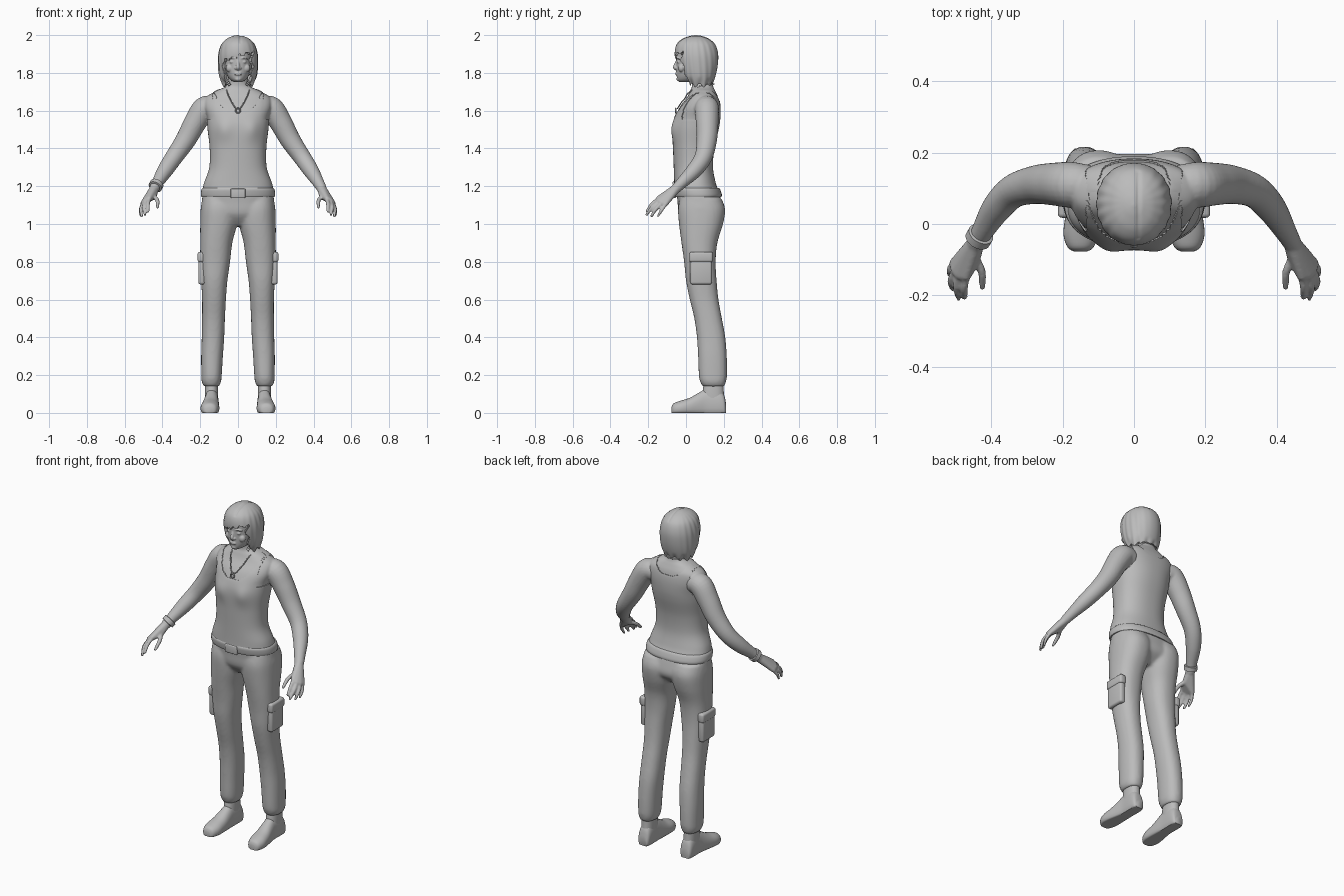
import bpy, bmesh, math
from mathutils import Vector, Matrix

if "Cube" in bpy.data.objects:
    bpy.data.objects.remove(bpy.data.objects["Cube"])

grey = bpy.data.materials.new("plain grey")
grey.diffuse_color = (0.5, 0.5, 0.5, 1)
grey.use_nodes = True
grey.node_tree.nodes["Principled BSDF"].inputs["Base Color"].default_value = grey.diffuse_color
X, Y, Z = Vector((1, 0, 0)), Vector((0, 1, 0)), Vector((0, 0, 1))


def smooth_keys(keys, steps):
    """Catmull-Rom interpolation through tuples of numbers."""
    out = []
    for i in range(len(keys) - 1):
        a, b, c, d = (keys[min(max(i + k, 0), len(keys) - 1)] for k in (-1, 0, 1, 2))
        for s in range(steps):
            t = s / steps
            out.append([0.5 * (2*q + (r-p)*t + (2*p-5*q+4*r-w)*t*t + (3*q-p-3*r+w)*t**3)
                        for p, q, r, w in zip(a, b, c, d)])
    return out + [list(keys[-1])]


def ring(c, u, v, ru, rv, n=40, p=2.0):
    pts = []
    for i in range(n):
        a = 2 * math.pi * i / n
        ca, sa = math.cos(a), math.sin(a)
        pts.append(c + u * ru * math.copysign(abs(ca) ** (2/p), ca)
                   + v * rv * math.copysign(abs(sa) ** (2/p), sa))
    return pts


def loft(bm, rings, caps=True):
    rows = [[bm.verts.new(p) for p in r] for r in rings]
    n = len(rows[0])
    for a, b in zip(rows, rows[1:]):
        for i in range(n):
            bm.faces.new((a[i], a[(i+1) % n], b[(i+1) % n], b[i]))
    if caps:
        bm.faces.new(rows[0])
        bm.faces.new(rows[-1])


def levels(keys, steps=5, n=48, p=2.3, grow=0.0):
    """Horizontal rings from (z, x0, x1, y0, y1)."""
    return [ring(Vector(((x0+x1)/2, (y0+y1)/2, z)), X, Y, (x1-x0)/2+grow, (y1-y0)/2+grow, n, p)
            for z, x0, x1, y0, y1 in smooth_keys(keys, steps)]


def tube(bm, keys, steps=5, n=20):
    """Round tube through (x, y, z, radius)."""
    pts = smooth_keys(keys, steps)
    rings = []
    for i, k in enumerate(pts):
        t = (Vector(pts[min(i+1, len(pts)-1)][:3]) - Vector(pts[max(i-1, 0)][:3])).normalized()
        u = t.cross(Y if abs(t.y) < 0.9 else X).normalized()
        rings.append(ring(Vector(k[:3]), u, t.cross(u), k[3], k[3], n))
    loft(bm, rings)


def ball(bm, c, r, scale=(1, 1, 1)):
    m = Matrix.Translation(c) @ Matrix.Diagonal((*scale, 1))
    return bmesh.ops.create_uvsphere(bm, u_segments=16, v_segments=10, radius=r, matrix=m)["verts"]


def hull(bm, balls):
    tmp = bmesh.new()
    for c, r in balls:
        ball(tmp, c, r)
    res = bmesh.ops.convex_hull(tmp, input=tmp.verts[:])
    bmesh.ops.delete(tmp, geom=list({v for v in res["geom_interior"] + res["geom_unused"]
                                    if isinstance(v, bmesh.types.BMVert)}), context="VERTS")
    me = bpy.data.meshes.new("palm_part")
    tmp.to_mesh(me)
    tmp.free()
    bm.from_mesh(me)
    bpy.data.meshes.remove(me)


def make(name, bm, remesh=0, smooth=0, solid=0, bevel=0, mirror=False, angle=60):
    bmesh.ops.recalc_face_normals(bm, faces=bm.faces[:])
    me = bpy.data.meshes.new(name)
    bm.to_mesh(me)
    bm.free()
    ob = bpy.data.objects.new(name, me)
    bpy.context.collection.objects.link(ob)
    me.materials.append(grey)
    bpy.ops.object.select_all(action="DESELECT")
    bpy.context.view_layer.objects.active = ob
    ob.select_set(True)
    if mirror:
        ob.modifiers.new("mirror", "MIRROR").use_mirror_merge = False
    if solid:
        m = ob.modifiers.new("thickness", "SOLIDIFY")
        m.thickness, m.offset = solid, -1
    if bevel:
        m = ob.modifiers.new("bevel", "BEVEL")
        m.width, m.segments = bevel, 3
    if remesh:
        m = ob.modifiers.new("merge", "REMESH")
        m.mode, m.voxel_size, m.use_smooth_shade = "VOXEL", remesh, True
    if smooth:
        m = ob.modifiers.new("soften", "SMOOTH")
        m.factor, m.iterations = 0.5, smooth
    for mod in [m.name for m in ob.modifiers]:
        bpy.ops.object.modifier_apply(modifier=mod)
    bpy.ops.object.shade_smooth_by_angle(angle=math.radians(angle))
    return ob


def box(bm, c, size):
    bmesh.ops.create_cube(bm, size=1, matrix=Matrix.Translation(c) @ Matrix.Diagonal((*size, 1)))


# Torso profile shared by the skin and the tank top: (z, half width, front y, back y)
TORSO = [(z, -w, w, f, b) for z, w, f, b in (
    (1.175, .184, -.058, .168), (1.22, .174, -.058, .152), (1.30, .147, -.060, .138),
    (1.40, .145, -.064, .145), (1.50, .156, -.068, .168), (1.56, .162, -.058, .177),
    (1.62, .178, -.032, .178), (1.67, .170, .005, .170), (1.705, .115, .022, .155),
    (1.735, .060, .032, .142), (1.80, .052, .025, .132))]


def bust(p):
    if p.y < 0.05:
        p.y -= .012 * math.exp(-((abs(p.x)-.075)/.04)**2 - ((p.z-1.5)/.055)**2)
    return p


# Skin: upper body, neck, arms and hands
bm = bmesh.new()
loft(bm, [[bust(p) for p in r] for r in levels(TORSO)])
for s in (-1, 1):
    tube(bm, [(s*x, y, z, r) for x, y, z, r in (
        (.12, .11, 1.615, .055), (.175, .11, 1.612, .064), (.225, .112, 1.54, .060),
        (.277, .11, 1.445, .054), (.338, .092, 1.355, .047), (.385, .045, 1.285, .042),
        (.425, -.02, 1.22, .031), (.445, -.055, 1.185, .026))], 6, 24)
    S = lambda x, y, z: Vector((s*x, y, z))
    hull(bm, [(S(.443, -.052, 1.188), .024), (S(.470, -.145, 1.135), .014),
              (S(.489, -.143, 1.122), .014), (S(.502, -.130, 1.113), .013),
              (S(.506, -.108, 1.105), .012), (S(.447, -.095, 1.148), .017)])
    for a, b, c, r in (((.468, -.14, 1.135), (.476, -.178, 1.108), (.475, -.207, 1.068), .0105),
                       ((.489, -.14, 1.12), (.498, -.178, 1.09), (.492, -.208, 1.05), .0108),
                       ((.502, -.128, 1.11), (.514, -.160, 1.078), (.509, -.182, 1.042), .0103),
                       ((.506, -.106, 1.105), (.518, -.13, 1.072), (.515, -.148, 1.042), .0092),
                       ((.447, -.09, 1.148), (.427, -.135, 1.125), (.426, -.178, 1.090), .0115)):
        tube(bm, [(*S(*a), r), (*S(*b), r), (*S(*c), r*.75)], 4, 10)
        ball(bm, S(*c), r*.75)
make("arms_and_upper_body", bm, remesh=.0055, smooth=3)

# Tank top: outer shell with scooped neck and arm holes
bm = bmesh.new()
loft(bm, [[bust(p) for p in r] for r in levels(TORSO, 8, 96, grow=.005)], caps=False)
cut = []
for f in bm.faces:
    c = f.calc_center_median()
    low = 1.585 if c.y < .09 else 1.655
    if c.z > low + 12 * max(0, abs(c.x)-.03)**2 or (abs(c.x) > .135 and c.z > 1.55) or c.z > 1.715:
        cut.append(f)
bmesh.ops.delete(bm, geom=cut, context="FACES")
make("tank_top", bm, solid=.006, smooth=2)

# Trousers: pelvis and both legs merged
bm = bmesh.new()
loft(bm, levels([(1.19, -.180, .180, -.052, .165), (1.12, -.192, .192, -.045, .188),
                 (1.05, -.192, .192, -.036, .195), (.99, -.11, .11, .01, .14)]))
LEG = [(1.14, .01, .188, -.03, .185), (1.08, 0, .197, -.042, .207), (1.0, .005, .2, -.037, .196),
       (.9, .03, .2, -.024, .166), (.8, .042, .2, -.01, .157), (.7, .056, .195, 0, .162),
       (.6, .064, .19, .02, .172), (.5, .069, .19, .044, .19), (.4, .073, .192, .058, .208),
       (.3, .08, .195, .064, .216), (.2, .086, .194, .068, .217), (.165, .09, .192, .075, .212),
       (.14, .10, .181, .088, .203)]
for s in (-1, 1):
    loft(bm, levels([(z, min(s*a, s*b), max(s*a, s*b), c, d) for z, a, b, c, d in LEG], 5, 40))
make("trousers", bm, remesh=.009, smooth=5)

# Cargo pockets with flaps
bm = bmesh.new()
box(bm, (.192, .080, .755), (.036, .115, .15))
box(bm, (.194, .080, .825), (.040, .125, .055))
make("cargo_pockets", bm, bevel=.012, mirror=True)

# Belt and buckle
bm = bmesh.new()
loft(bm, levels([(1.143, -.194, .194, -.058, .188), (1.155, -.197, .197, -.062, .19),
                 (1.18, -.194, .194, -.066, .182), (1.19, -.188, .188, -.063, .176)], 3, 64))
make("belt", bm)
bm = bmesh.new()
box(bm, (0, -.062, 1.162), (.078, .016, .05))
make("buckle", bm, bevel=.005)

# Shoes: rings along y flattened on the ground, plus ankles
bm = bmesh.new()
rings = []
for y, x, w, h in smooth_keys([(-.077, .150, .018, .030), (-.066, .150, .036, .050), (-.03, .149, .049, .064),
                               (.02, .146, .047, .080), (.07, .142, .041, .108), (.11, .14, .037, .128),
                               (.17, .14, .038, .128), (.20, .14, .035, .10), (.212, .14, .026, .05)], 4):
    r = ring(Vector((x, y, h*.36)), X, Z, w, h*.64, 28, 2.2)
    rings.append([Vector((p.x, p.y, max(p.z, 0))) for p in r])
loft(bm, rings)
loft(bm, levels([(.05, .105, .175, .085, .205), (.11, .105, .175, .088, .2), (.17, .107, .173, .095, .198)], 4, 28))
make("shoes", bm, mirror=True)

# Head with facial features
bm = bmesh.new()
loft(bm, levels([(z, -w, w, f, b) for z, w, f, b in (
    (1.752, .022, -.036, .06), (1.765, .042, -.046, .09), (1.79, .060, -.050, .12),
    (1.83, .073, -.051, .14), (1.87, .077, -.052, .15), (1.91, .077, -.050, .15),
    (1.95, .066, -.03, .13), (1.975, .03, .01, .09))], 5, 40, 2.1))
tube(bm, [(0, -.045, 1.868, .007), (0, -.053, 1.845, .009), (0, -.058, 1.829, .011), (0, -.046, 1.818, .009)], 4, 12)
for s in (-1, 1):
    ball(bm, (s*.011, -.051, 1.825), .008)
    ball(bm, (s*.030, -.040, 1.858), .012, (1.2, .7, .7))
    tube(bm, [(s*.014, -.048, 1.876, .004), (s*.032, -.046, 1.88, .005), (s*.052, -.034, 1.874, .003)], 4, 10)
    ball(bm, (s*.043, -.024, 1.825), .022, (1, .8, 1))
for z, r in ((1.800, .006), (1.792, .007)):
    ball(bm, (0, -.050, z), r, (3, 1, .7))
ball(bm, (0, -.038, 1.768), .014, (1.3, .9, .9))
make("head", bm, remesh=.003, smooth=3)

# Bobbed hair: strand ripples, ragged hem and a swept fringe over an open face
bm = bmesh.new()
loft(bm, levels([(z, -w, w, f, b) for z, w, f, b in (
    (1.735, .080, .010, .135), (1.78, .098, -.026, .155), (1.84, .105, -.050, .168),
    (1.90, .103, -.060, .170), (1.95, .088, -.050, .155), (1.98, .060, -.020, .122),
    (1.995, .028, .020, .085), (2.0, .004, .048, .056))], 7, 112, 2.1))
cut = []
for f in bm.faces:
    c = f.calc_center_median()
    edge = .078 - .35 * max(0, 1.80 - c.z) + .006 * math.sin(c.z * 90)
    if (c.y < .04 and abs(c.x) < edge and c.z < 1.888 + .28*c.x + .006*math.sin(c.x*160)) or c.z < 1.736:
        cut.append(f)
bmesh.ops.delete(bm, geom=cut, context="FACES")
for v in bm.verts:
    a = math.atan2(v.co.y - .06, v.co.x)
    fade = min(1, max(0, (2.0 - v.co.z) / .06))
    v.co.x *= 1 + .016 * fade * math.sin(a * 18 + v.co.z * 14)
    if v.co.z < 1.78:
        v.co.z += .010 * math.sin(a * 11) * (1.78 - v.co.z) / .045
    if abs(v.co.x) < .1 and v.co.z > 1.96:
        v.co.z -= .004 * math.exp(-((v.co.x - .012)/.006)**2)
make("hair", bm, solid=.016, angle=45)


# Necklace following the chest, with a ring pendant
def chest_y(x, z):
    k = min(smooth_keys(TORSO, 12), key=lambda q: abs(q[0] - z))
    t = min(.99, abs(x) / (k[2] + .005))
    return (k[3]+k[4])/2 - ((k[4]-k[3])/2 + .005) * (1 - t**2.3) ** (1/2.3) - .003


half = [(x, chest_y(x, z), z, .0032) for x, z in ((.012, 1.615), (.03, 1.64), (.045, 1.668), (.056, 1.695))]
half += [(.066, .085, 1.735, .0032), (.045, .135, 1.742, .0032)]
bm = bmesh.new()
tube(bm, [(-x, y, z, r) for x, y, z, r in half[::-1]] + half, 5, 8)
tube(bm, half[-1:] + [(0, .148, 1.74, .0032), (-.045, .135, 1.742, .0032)], 5, 8)
y = chest_y(0, 1.6) - .004
tube(bm, [(.012*math.cos(a), y, 1.6 + .012*math.sin(a), .004)
          for a in (i * math.pi / 8 for i in range(17))], 1, 8)
make("necklace", bm)

# Bracelet on one wrist
bm = bmesh.new()
axis = Vector((-.04, -.068, -.068)).normalized()
u = axis.cross(Z).normalized()
prof = [(-.014, .030), (-.012, .037), (.012, .037), (.014, .030)]
loft(bm, [ring(Vector((-.434, -.036, 1.204)) + axis*d, u, axis.cross(u), r, r, 28) for d, r in prof])
make("bracelet", bm, angle=40)
